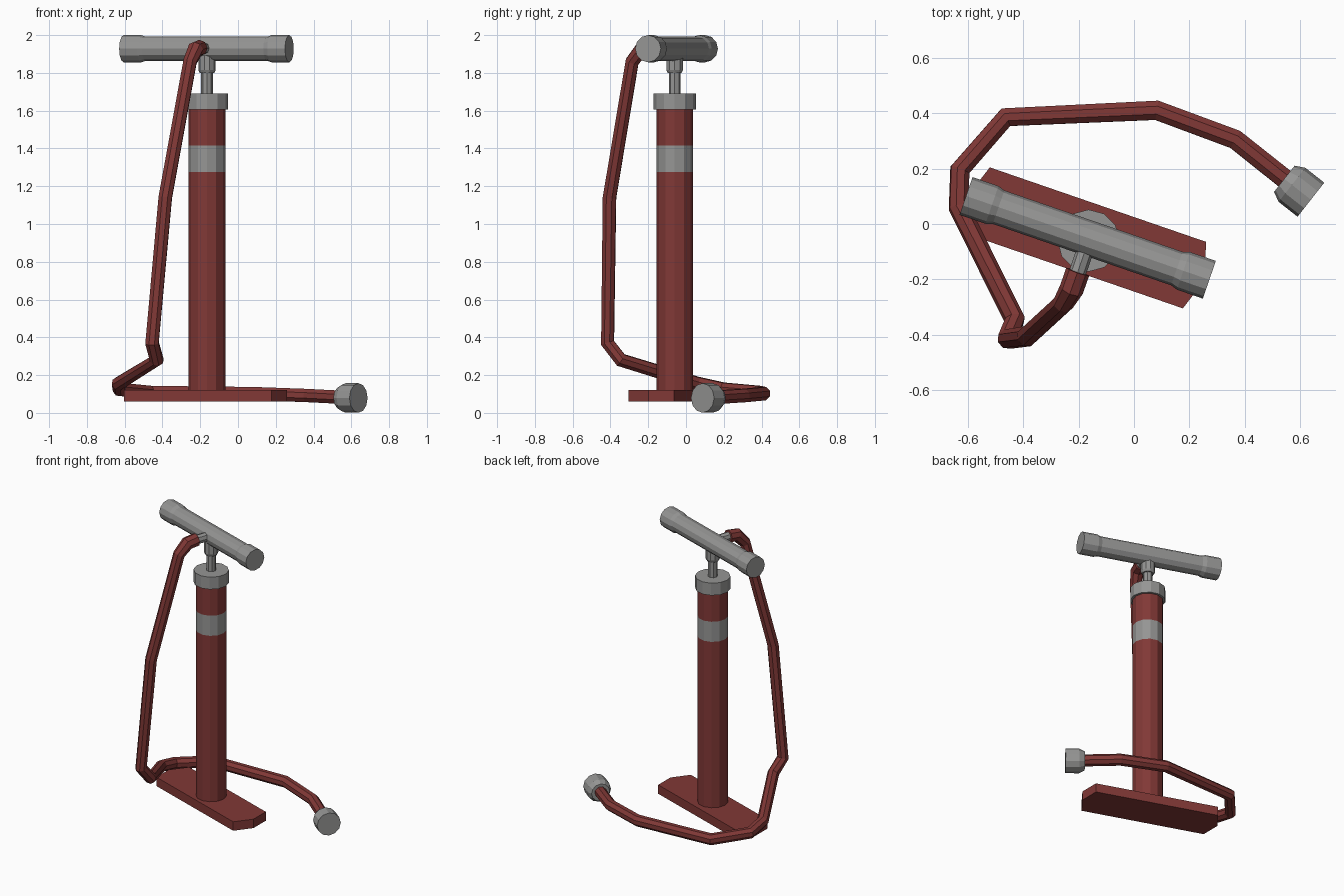
import bpy, bmesh, math
from mathutils import Vector

if "Cube" in bpy.data.objects:
    bpy.data.objects.remove(bpy.data.objects["Cube"])


def material(name, rgb):
    m = bpy.data.materials.new(name)
    m.diffuse_color = (*rgb, 1.0)
    m.use_nodes = True
    m.node_tree.nodes["Principled BSDF"].inputs["Base Color"].default_value = m.diffuse_color
    return m


RED = material("dark red", (0.22, 0.040, 0.037))
GREY = material("mid grey", (0.30, 0.30, 0.295))

# Pump axis and the turned direction of handle and foot plate
PX, PY = -0.164, -0.06
ANG = math.radians(-19)
U = Vector((math.cos(ANG), math.sin(ANG), 0))
V = Vector((-math.sin(ANG), math.cos(ANG), 0))


def finish(name, bm, mats):
    bmesh.ops.recalc_face_normals(bm, faces=bm.faces)
    me = bpy.data.meshes.new(name)
    bm.to_mesh(me)
    bm.free()
    for m in mats:
        me.materials.append(m)
    ob = bpy.data.objects.new(name, me)
    bpy.context.collection.objects.link(ob)
    return ob


def lathe(name, origin, axis, profile, mats, sides=12):
    """Faceted solid from (distance along axis, radius) pairs."""
    bm = bmesh.new()
    q = Vector(axis).to_track_quat('Z', 'Y')
    rings = []
    for h, r in profile:
        rings.append([bm.verts.new(Vector(origin) + q @ Vector((
            r * math.cos(2 * math.pi * i / sides),
            r * math.sin(2 * math.pi * i / sides), h))) for i in range(sides)])
    for a, b in zip(rings, rings[1:]):
        for i in range(sides):
            j = (i + 1) % sides
            bm.faces.new((a[i], a[j], b[j], b[i]))
    bm.faces.new(rings[0])
    bm.faces.new(rings[-1])
    return finish(name, bm, mats)


# Foot plate: long bar with pointed ends
bm = bmesh.new()
centre = Vector((-0.172, -0.05, 0.06))
outline = [(0.455, 0), (0.412, 0.127), (-0.412, 0.127),
           (-0.455, 0), (-0.412, -0.127), (0.412, -0.127)]
face = bm.faces.new([bm.verts.new(centre + U * a + V * b) for a, b in outline])
ext = bmesh.ops.extrude_face_region(bm, geom=[face])
bmesh.ops.translate(bm, vec=(0, 0, 0.062),
                    verts=[v for v in ext["geom"] if isinstance(v, bmesh.types.BMVert)])
if not any(abs(f.normal.z) > 0.9 and f.calc_center_median().z < 0.07 for f in bm.faces):
    low = [v for v in bm.verts if v.co.z < 0.07]
    bmesh.ops.contextual_create(bm, geom=low)
finish("foot_plate", bm, [RED])

# Barrel with a grey band chosen by height
barrel = lathe("barrel", (PX, PY, 0), (0, 0, 1),
               [(0.11, 0.097), (1.275, 0.097), (1.415, 0.097), (1.62, 0.097)], [RED, GREY])
for p in barrel.data.polygons:
    p.material_index = 1 if 1.28 < p.center.z < 1.41 else 0

# Barrel cap, piston rod and handle collar
lathe("barrel_cap", (PX, PY, 0), (0, 0, 1), [(1.605, 0.112), (1.69, 0.112)], [GREY])
lathe("piston_rod", (PX, PY, 0), (0, 0, 1), [(1.68, 0.031), (1.83, 0.031)], [GREY], 8)
lathe("handle_collar", (PX, PY, 0), (0, 0, 1),
      [(1.80, 0.039), (1.815, 0.046), (1.91, 0.046)], [GREY], 10)

# Handle with thicker grip ends
half = [(0.464, 0.072), (0.365, 0.072), (0.34, 0.064)]
lathe("handle", (-0.167, -0.05, 1.928), U,
      [(-a, r) for a, r in half] + [(a, r) for a, r in reversed(half)], [GREY])

# Hose outlet on the front of the handle
lathe("hose_outlet", (PX, PY, 1.93), -V, [(0.0, 0.031), (0.15, 0.031)], [GREY], 8)

# Hose swept along its path
path = [(-0.203, -0.172, 1.932), (-0.225, -0.235, 1.925), (-0.254, -0.285, 1.86),
        (-0.385, -0.405, 1.14), (-0.455, -0.415, 0.37), (-0.43, -0.345, 0.28),
        (-0.632, 0.06, 0.155), (-0.628, 0.195, 0.125), (-0.462, 0.385, 0.108),
        (0.082, 0.41, 0.102), (0.365, 0.305, 0.092), (0.56, 0.15, 0.082)]
cu = bpy.data.curves.new("hose_path", 'CURVE')
cu.dimensions = '3D'
cu.bevel_depth = 0.038
cu.bevel_resolution = 2
cu.use_fill_caps = True
sp = cu.splines.new('POLY')
sp.points.add(len(path) - 1)
for i, (pt, co) in enumerate(zip(sp.points, path)):
    pt.co = (*co, 1)
    pt.radius = 1.15 if i < 2 else 1.0
sp.use_smooth = False
tmp = bpy.data.objects.new("hose_path", cu)
bpy.context.collection.objects.link(tmp)
dg = bpy.context.evaluated_depsgraph_get()
me = bpy.data.meshes.new_from_object(tmp.evaluated_get(dg))
bpy.data.objects.remove(tmp)
bm = bmesh.new()
bm.from_mesh(me)
bmesh.ops.remove_doubles(bm, verts=bm.verts, dist=0.0005)
for f in bm.faces:
    f.smooth = False
    f.material_index = 0
finish("hose", bm, [RED])

# Valve connector at the hose end
lathe("valve_connector", (0.542, 0.163, 0.079), (0.79, -0.62, 0),
      [(0.0, 0.060), (0.035, 0.078), (0.122, 0.078)], [GREY])
